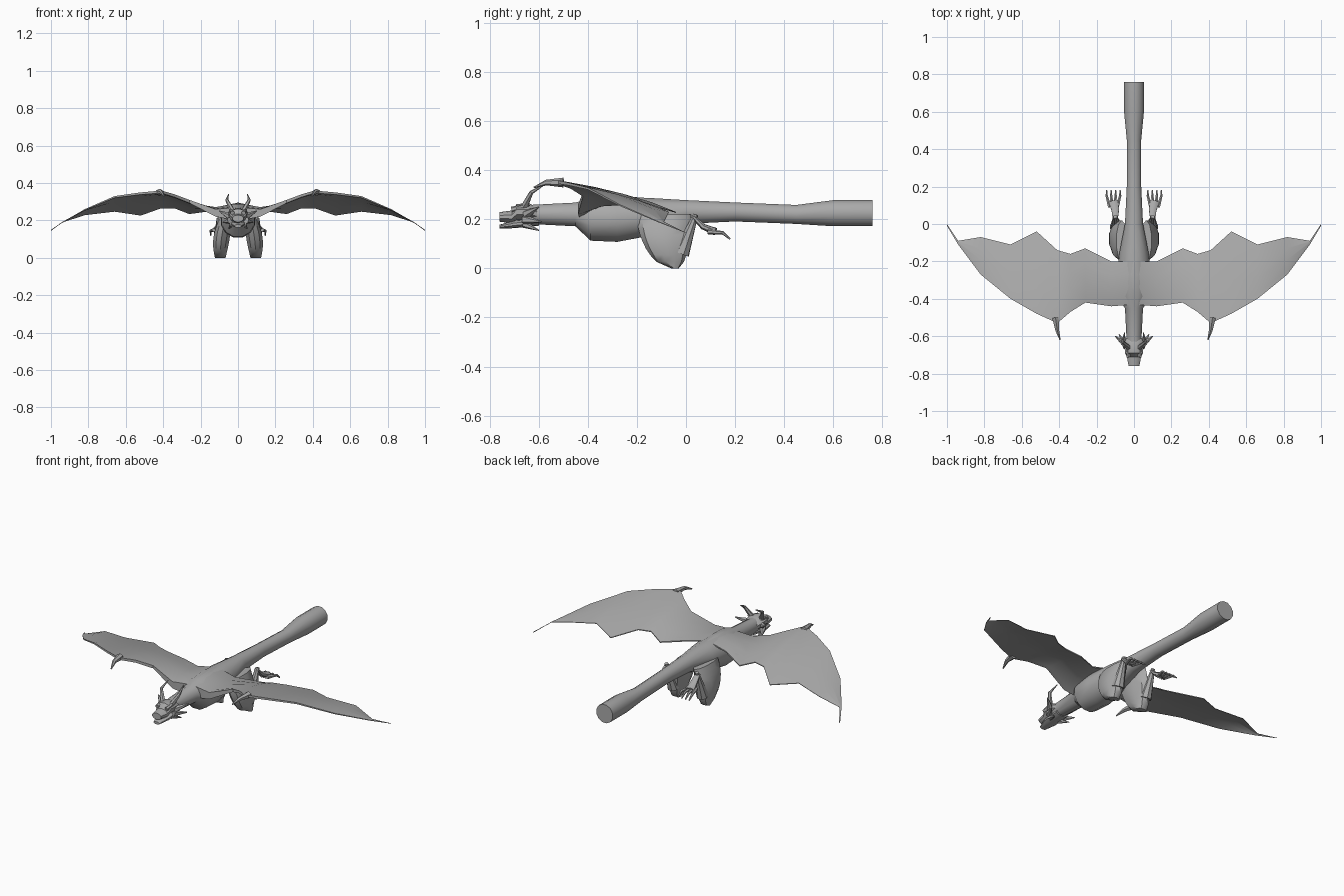
import bpy, bmesh, math
from mathutils import Vector

cube = bpy.data.objects.get("Cube")
if cube:
    bpy.data.objects.remove(cube, do_unlink=True)

shade = 0.4
grey = bpy.data.materials.new("plain grey")
grey.use_nodes = True
grey.diffuse_color = (shade, shade, shade, 1)
principled = grey.node_tree.nodes["Principled BSDF"]
principled.inputs["Base Color"].default_value = grey.diffuse_color


def loft(name, rings, mirrored=True):
    """Skin a list of equally long point rings and cap both ends."""
    bm = bmesh.new()
    loops = [[bm.verts.new(point) for point in ring] for ring in rings]
    for first, second in zip(loops, loops[1:]):
        for i in range(len(first)):
            bm.faces.new((first[i - 1], first[i], second[i], second[i - 1]))
    bm.faces.new(loops[0])
    bm.faces.new(loops[-1])
    bmesh.ops.recalc_face_normals(bm, faces=bm.faces)
    mesh = bpy.data.meshes.new(name)
    bm.to_mesh(mesh)
    bm.free()
    mesh.materials.append(grey)
    obj = bpy.data.objects.new(name, mesh)
    bpy.context.collection.objects.link(obj)
    bpy.ops.object.select_all(action='DESELECT')
    obj.select_set(True)
    bpy.context.view_layer.objects.active = obj
    bpy.ops.object.shade_smooth_by_angle(angle=math.radians(35))
    if mirrored:
        obj.modifiers.new("both sides", 'MIRROR')


def circle(sides):
    angles = [math.tau * (i + 0.5) / sides for i in range(sides)]
    return [(math.cos(angle), math.sin(angle)) for angle in angles]


def spine(name, sections, sides=12, flat=1):
    """Upright oval sections on the centre line: y, height, half width."""
    rings = []
    for y, height, half in sections:
        rings.append([(half * c, y, height + half * flat * s)
                      for c, s in circle(sides)])
    loft(name, rings, mirrored=False)


def limb(name, path, thick, taper=0.15, flat=1, sides=6):
    """Evenly tapering tube along a path, mirrored to the other side."""
    points = [Vector(point) for point in path]
    last = len(points) - 1
    rings = []
    for i, point in enumerate(points):
        way = points[min(i + 1, last)] - points[max(i - 1, 0)]
        across = way.cross(Vector((0, 0, 1))).normalized()
        up = across.cross(way).normalized()
        radius = thick * (1 + (taper - 1) * i / last)
        rings.append([point + radius * (c * across + flat * s * up)
                      for c, s in circle(sides)])
    loft(name, rings)


# Neck, torso and blunt tail in one skin
spine("body", [
    (-0.64, 0.22, 0.04),
    (-0.45, 0.22, 0.05),
    (-0.39, 0.2, 0.09),
    (-0.28, 0.2, 0.095),
    (-0.15, 0.21, 0.08),
    (0, 0.23, 0.05),
    (0.2, 0.23, 0.04),
    (0.45, 0.22, 0.04),
    (0.6, 0.225, 0.055),
    (0.76, 0.225, 0.055),
])

# Head with open jaws
spine("skull", [
    (-0.76, 0.21, 0.03),
    (-0.71, 0.21, 0.04),
    (-0.69, 0.23, 0.05),
    (-0.64, 0.23, 0.055),
    (-0.6, 0.22, 0.04),
], sides=10, flat=0.65)
spine("lower_jaw", [
    (-0.76, 0.17, 0.02),
    (-0.7, 0.18, 0.04),
    (-0.6, 0.19, 0.04),
], sides=10, flat=0.4)

# Horns, brows and the spikes behind the cheeks
limb("horn", [(0.03, -0.66, 0.25), (0.06, -0.63, 0.31), (0.05, -0.58, 0.34)],
     thick=0.015)
limb("brow", [(0.03, -0.71, 0.24), (0.04, -0.64, 0.26)], thick=0.012, taper=0.5)
limb("ear_spike", [(0.04, -0.65, 0.22), (0.1, -0.6, 0.25)], thick=0.02)
limb("cheek_spike", [(0.04, -0.66, 0.2), (0.08, -0.59, 0.19)], thick=0.02)
limb("jaw_spike", [(0.03, -0.66, 0.18), (0.05, -0.6, 0.155)], thick=0.015)

# Wing ribs, root to tip: x, then y and z of the leading and trailing edges
ribs = [
    (0, -0.43, 0.27, -0.2, 0.29),
    (0.12, -0.44, 0.26, -0.2, 0.26),
    (0.26, -0.42, 0.31, -0.13, 0.24),
    (0.34, -0.47, 0.34, -0.16, 0.27),
    (0.41, -0.53, 0.36, -0.14, 0.27),
    (0.52, -0.48, 0.35, -0.04, 0.23),
    (0.66, -0.4, 0.33, -0.11, 0.25),
    (0.82, -0.27, 0.26, -0.07, 0.23),
    (0.94, -0.11, 0.19, -0.09, 0.19),
    (1, -0.01, 0.15, 0, 0.145),
]
wing_rings = []
for x, lead_y, lead_z, trail_y, trail_z in ribs:
    lead = Vector((x, lead_y, lead_z))
    trail = Vector((x, trail_y, trail_z))
    outward = 1.1 - x
    root = max(0, 1 - x * 5)
    upper, lower = [], []
    for t in (0, 0.1, 0.4, 0.7, 1):
        point = lead.lerp(trail, t)
        point.z += 0.05 * t * (1 - t) * outward
        bone = 0.02 if t < 0.2 else 0.007
        drop = bone * outward + 0.05 * root * (1 - t)
        upper.append(point)
        lower.append(point - Vector((0, 0, drop)))
    wing_rings.append(upper + lower[::-1])
loft("wing", wing_rings)
limb("wing_claw", [(0.42, -0.5, 0.35), (0.41, -0.57, 0.35), (0.395, -0.62, 0.33)],
     thick=0.02)

# Thigh: a teardrop that swells upward from the knee
thigh_rings = []
layers = 8
for i in range(layers + 1):
    t = i / layers
    swell = math.sqrt(math.sin(t * math.pi / 2))
    front, back = -0.06 - 0.14 * swell, -0.03 + 0.05 * swell
    half = 0.03 + 0.016 * math.sin(t * math.pi)
    centre = 0.095 - 0.03 * t * t
    thigh_rings.append([(centre + half * c,
                         (front + back) / 2 + (back - front) / 2 * s,
                         0.22 * t)
                        for c, s in circle(10)])
loft("thigh", thigh_rings)

# Shin folds up to the ankle, the foot trails behind with four toes
limb("shin", [(0.095, -0.02, 0.06), (0.1, 0.04, 0.22)],
     thick=0.035, taper=0.3, sides=8)
limb("foot", [(0.1, 0.03, 0.21), (0.1, 0.07, 0.17), (0.11, 0.12, 0.15)],
     thick=0.015, taper=1.8, flat=0.6, sides=8)
for i, toe in enumerate(("inner_toe", "second_toe", "third_toe", "outer_toe")):
    spread = i - 1.5
    base = 0.11 + 0.013 * spread
    tip = 0.11 + 0.024 * spread
    limb(toe, [(base, 0.09, 0.15), (tip, 0.15, 0.145), (tip, 0.18, 0.12)],
         thick=0.011, taper=0.3)
